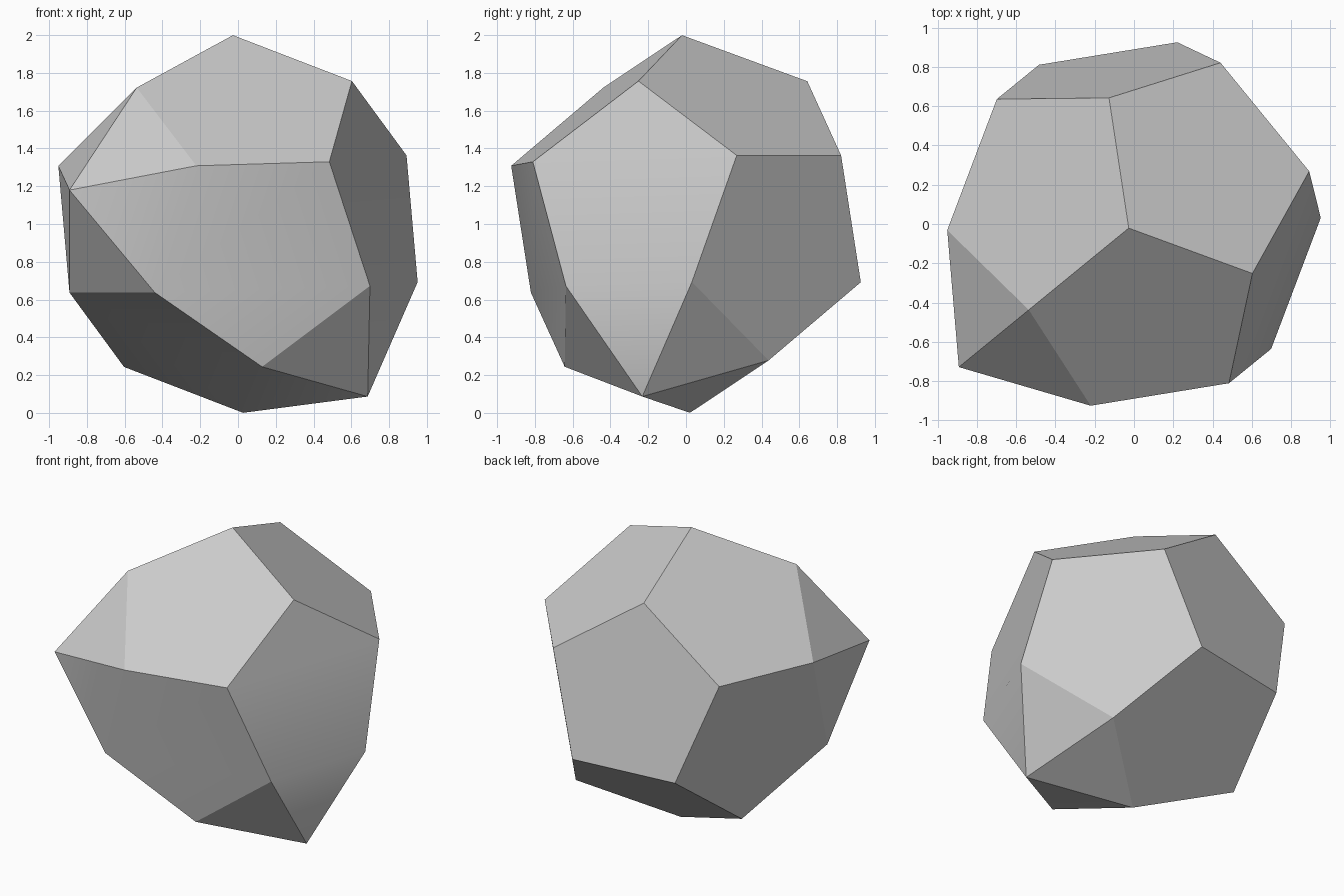
import bpy, bmesh
from mathutils import Vector, Matrix

cube = bpy.data.objects.get("Cube")
if cube:
    bpy.data.objects.remove(cube)

# One plain grey for the whole stone
grey = bpy.data.materials.new("plain_grey")
grey.use_nodes = True
colour = (0.6, 0.6, 0.6, 1.0)
grey.diffuse_color = colour
grey.node_tree.nodes["Principled BSDF"].inputs["Base Color"].default_value = colour

# Tilted axes of the cube inscribed in the dodecahedron
e1 = Vector((0.442, -0.684, -0.58)).normalized()
e2 = Vector((-0.797, -0.009, -0.597))
e2 = (e2 - e1 * e2.dot(e1)).normalized()
tilt = Matrix((e1, e2, e1.cross(e2))).transposed()

# Regular dodecahedron: cube corners plus three golden rectangles
phi = (1 + 5 ** 0.5) / 2
signs = (-1, 1)
corners = [(a, b, c) for a in signs for b in signs for c in signs]
for a in signs:
    for b in signs:
        p, q = a * phi, b / phi
        corners += [(0, p, q), (q, 0, p), (p, q, 0)]

bm = bmesh.new()
for c in corners:
    bm.verts.new(tilt @ Vector(c) / 3 ** 0.5)
bmesh.ops.convex_hull(bm, input=bm.verts[:])
bmesh.ops.dissolve_limit(bm, angle_limit=0.1, verts=bm.verts[:], edges=bm.edges[:])
bmesh.ops.recalc_face_normals(bm, faces=bm.faces[:])

# Two faces raised into five-sided points
for direction in (Vector((-0.61, -0.5, 0.12)), Vector((0.46, -0.16, -0.62))):
    face = max(bm.faces, key=lambda f: f.normal.dot(direction))
    apex = face.calc_center_median() * 1.467
    tip = bmesh.ops.poke(bm, faces=[face])["verts"][0]
    tip.co = apex
    bm.normal_update()

# Crisp edges everywhere except three softened ones beside the points
soft = [Vector((-0.325, -0.87, -0.025)), Vector((0.82, -0.295, -0.315)),
        Vector((0.07, -0.31, -0.875))]
for edge in bm.edges:
    middle = (edge.verts[0].co + edge.verts[1].co) / 2
    edge.smooth = any((middle - s).length < 0.06 for s in soft)
for face in bm.faces:
    face.smooth = True

# Stand it on the ground
bmesh.ops.translate(bm, verts=bm.verts[:], vec=(0, 0, 1))
mesh = bpy.data.meshes.new("faceted_stone")
bm.to_mesh(mesh)
bm.free()
mesh.materials.append(grey)
stone = bpy.data.objects.new("faceted_stone", mesh)
bpy.context.collection.objects.link(stone)
